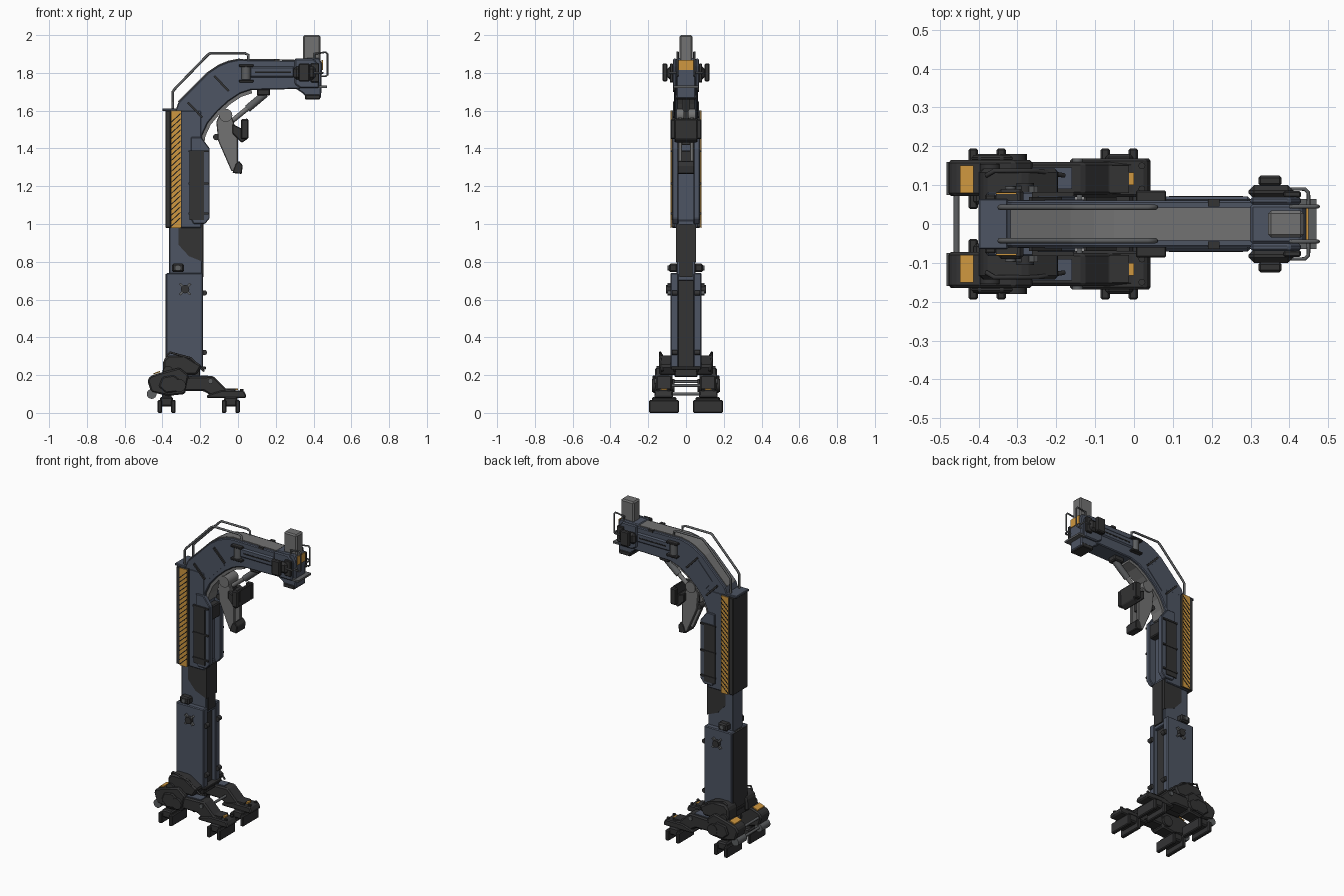
import bpy, bmesh, math
from mathutils import Vector

def material(name, c):
    m = bpy.data.materials.new(name)
    m.diffuse_color = (*c, 1)
    return m

NAVY = material("navy paint", (0.075, 0.09, 0.125))
DARK = material("dark metal", (0.033, 0.033, 0.034))
BLACK = material("black gap", (0.012, 0.012, 0.012))
GREY = material("light grey", (0.17, 0.17, 0.17))
STEEL = material("steel", (0.11, 0.115, 0.12))
ORANGE = material("orange", (0.62, 0.31, 0.05))

def finish(name, bm, mat, bevel=0.0, mirror=False, smooth=False):
    bmesh.ops.recalc_face_normals(bm, faces=bm.faces)
    me = bpy.data.meshes.new(name)
    bm.to_mesh(me)
    bm.free()
    me.materials.append(mat)
    if smooth:
        for p in me.polygons:
            p.use_smooth = len(p.vertices) == 4
    ob = bpy.data.objects.new(name, me)
    bpy.context.collection.objects.link(ob)
    if bevel:
        b = ob.modifiers.new("bevel", 'BEVEL')
        b.width, b.segments, b.limit_method = bevel, 1, 'ANGLE'
    if mirror:
        ob.modifiers.new("mirror", 'MIRROR').use_axis = (False, True, False)
    return ob

def prism(name, pts, y0, y1, mat, bevel=0.0, mirror=False):
    """Side profile (x, z) extruded along y."""
    bm = bmesh.new()
    a = [bm.verts.new((x, y0, z)) for x, z in pts]
    b = [bm.verts.new((x, y1, z)) for x, z in pts]
    bm.faces.new(a)
    bm.faces.new(b[::-1])
    for i in range(len(pts)):
        j = (i + 1) % len(pts)
        bm.faces.new((a[i], b[i], b[j], a[j]))
    return finish(name, bm, mat, bevel, mirror)

def box(name, x0, x1, y0, y1, z0, z1, mat, bevel=0.0, mirror=False):
    return prism(name, [(x0, z0), (x1, z0), (x1, z1), (x0, z1)], y0, y1, mat, bevel, mirror)

def band(name, path, thick, y0, y1, mat, mirror=False):
    """Plate of even thickness that follows an (x, z) path."""
    off = []
    for i, p in enumerate(path):
        a, b = path[max(i - 1, 0)], path[min(i + 1, len(path) - 1)]
        d = Vector((b[0] - a[0], b[1] - a[1])).normalized()
        off.append((p[0] - d.y * thick, p[1] + d.x * thick))
    return prism(name, path + off[::-1], y0, y1, mat, 0, mirror)

def rod(name, p, q, r, mat, mirror=False, sides=16, r2=None):
    p, q = Vector(p), Vector(q)
    d = q - p
    bm = bmesh.new()
    bmesh.ops.create_cone(bm, cap_ends=True, segments=sides, radius1=r,
                          radius2=r if r2 is None else r2, depth=d.length)
    bm.transform(d.to_track_quat('Z', 'Y').to_matrix().to_4x4())
    bmesh.ops.translate(bm, verts=bm.verts, vec=(p + q) / 2)
    return finish(name, bm, mat, 0, mirror, sides > 8)

def pipe(name, pts, r, mat, mirror=False):
    cu = bpy.data.curves.new(name, 'CURVE')
    cu.dimensions, cu.bevel_depth, cu.bevel_resolution, cu.use_fill_caps = '3D', r, 2, True
    s = cu.splines.new('POLY')
    s.points.add(len(pts) - 1)
    for sp, p in zip(s.points, pts):
        sp.co = (*p, 1)
    cu.materials.append(mat)
    ob = bpy.data.objects.new(name, cu)
    bpy.context.collection.objects.link(ob)
    if mirror:
        ob.modifiers.new("mirror", 'MIRROR').use_axis = (False, True, False)

# ---- lower mast: open channel with dark core
box("lower_mast_side", -0.38, -0.185, 0.04, 0.083, 0.24, 0.74, NAVY, 0.005, True)
box("lower_mast_core", -0.37, -0.21, -0.045, 0.045, 0.24, 0.735, DARK)
box("lower_mast_back", -0.384, -0.372, -0.07, 0.07, 0.25, 0.735, DARK)
box("lower_mast_collar", -0.385, -0.17, -0.08, 0.08, 0.23, 0.245, DARK, 0.003)
for z in (0.32, 0.635):
    rod("channel_roller", (-0.178, 0.045, z), (-0.178, 0.075, z), 0.014, DARK, True)
rod("lock_pin", (-0.28, 0.08, 0.655), (-0.28, 0.105, 0.655), 0.022, DARK, True)
for s in (-1, 1):
    prism("lock_pin_arm", [(-0.313, 0.655 - s * 0.026), (-0.303, 0.655 - s * 0.033),
          (-0.247, 0.655 + s * 0.026), (-0.257, 0.655 + s * 0.033)], 0.083, 0.098, STEEL, 0, True)

# ---- middle mast
box("middle_mast", -0.365, -0.19, -0.05, 0.05, 0.70, 1.02, NAVY, 0.004)
prism("middle_mast_panel", [(-0.315, 1.0), (-0.315, 0.89), (-0.26, 0.83), (-0.185, 0.80), (-0.185, 1.0)],
      -0.054, 0.054, DARK)
box("middle_mast_front", -0.195, -0.182, -0.035, 0.035, 0.72, 1.0, DARK)
box("mast_clamp", -0.35, -0.285, 0.045, 0.09, 0.745, 0.79, DARK, 0.008, True)
rod("mast_clamp_bolt", (-0.318, 0.085, 0.767), (-0.318, 0.097, 0.767), 0.014, STEEL, True)

# ---- upper mast with striped side plates
box("upper_mast", -0.36, -0.195, -0.062, 0.062, 0.98, 1.6, NAVY, 0.004)
box("upper_mast_back", -0.384, -0.355, -0.076, 0.076, 0.98, 1.6, DARK, 0.004)
box("mast_cap", -0.40, -0.325, -0.065, 0.065, 1.597, 1.612, NAVY, 0.003)
box("warning_plate_mount", -0.355, -0.30, 0.06, 0.077, 0.985, 1.6, DARK, 0, True)
box("warning_plate", -0.355, -0.302, 0.077, 0.081, 0.98, 1.6, ORANGE, 0, True)
for i in range(20):
    z = 0.985 + i * 0.029
    prism("warning_stripe", [(-0.353, z), (-0.304, z + 0.045), (-0.304, z + 0.052), (-0.353, z + 0.007)],
          0.081, 0.0825, BLACK, 0, True)
prism("sleeve_cover", [(-0.25, 1.03), (-0.235, 1.0), (-0.175, 1.0), (-0.15, 1.03), (-0.15, 1.40),
      (-0.195, 1.46), (-0.25, 1.46)], 0.04, 0.072, NAVY, 0.004, True)
prism("sleeve_side_panel", [(-0.258, 1.02), (-0.18, 1.02), (-0.18, 1.38), (-0.258, 1.38)],
      0.07, 0.078, DARK, 0, True)
for z in (1.05, 1.21, 1.38):
    box("sleeve_bracket", -0.262, -0.155, 0.07, 0.082, z, z + 0.01, DARK, 0, True)
box("sleeve_front_bridge", -0.2, -0.155, -0.06, 0.06, 1.30, 1.39, DARK, 0.006)

# ---- bent arm with grey top strip and inner lining
outer = [(-0.335, 1.59), (-0.315, 1.645), (-0.16, 1.80), (-0.10, 1.84), (-0.05, 1.86), (0.0, 1.87), (0.33, 1.865)]
inner = [(0.33, 1.715), (0.07, 1.71), (0.01, 1.69), (-0.05, 1.65), (-0.11, 1.595),
         (-0.16, 1.535), (-0.19, 1.47), (-0.197, 1.42)]
prism("bent_arm", outer + inner, -0.06, 0.06, NAVY, 0.005)
band("arm_top_strip", outer[1:-1] + [(0.30, 1.866)], 0.005, -0.043, 0.043, GREY)
band("arm_inner_lining", inner[1:], 0.018, -0.045, 0.045, GREY)
prism("arm_gusset", [(-0.23, 1.66), (-0.13, 1.77), (-0.05, 1.69), (-0.16, 1.575)], 0.058, 0.063, NAVY, 0, True)
for x, z in ((-0.27, 1.64), (-0.13, 1.78)):
    prism("arm_rib", [(x, z), (x + 0.008, z + 0.008), (x + 0.085, z - 0.072), (x + 0.077, z - 0.08)],
          0.058, 0.07, DARK, 0, True)
box("arm_side_rail", 0.06, 0.30, 0.055, 0.071, 1.775, 1.835, NAVY, 0.008, True)
box("arm_side_groove", 0.09, 0.28, 0.068, 0.0725, 1.80, 1.808, BLACK, 0, True)
rod("arm_roller", (0.043, 0.06, 1.765), (0.043, 0.06, 1.835), 0.024, STEEL, True)
for z in (1.75, 1.832):
    box("arm_roller_bracket", 0.005, 0.083, 0.055, 0.086, z, z + 0.013, DARK, 0.003, True)
box("arm_top_clip", 0.19, 0.22, 0.045, 0.065, 1.86, 1.874, DARK, 0, True)
pipe("arm_handrail", [(-0.345, 0.043, 1.60), (-0.345, 0.043, 1.70), (-0.335, 0.043, 1.715), (-0.16, 0.043, 1.895),
     (-0.145, 0.043, 1.905), (0.035, 0.043, 1.905), (0.055, 0.043, 1.895), (0.055, 0.043, 1.865)], 0.007, STEEL, True)

# ---- head with post, knobs and handles
prism("head_block", [(0.30, 1.72), (0.345, 1.69), (0.365, 1.665), (0.44, 1.665), (0.445, 1.85), (0.43, 1.88), (0.30, 1.875)],
      -0.05, 0.05, NAVY, 0.006)
prism("head_side_plate", [(0.30, 1.74), (0.33, 1.72), (0.43, 1.72), (0.43, 1.84), (0.40, 1.875), (0.30, 1.875)],
      0.05, 0.07, NAVY, 0.006, True)
box("head_foot", 0.355, 0.435, -0.055, 0.055, 1.66, 1.685, DARK, 0.004)
box("head_post", 0.345, 0.437, -0.035, 0.035, 1.84, 2.0, GREY, 0.008)
box("head_knob_base", 0.295, 0.41, 0.065, 0.10, 1.765, 1.835, DARK, 0.014, True)
box("head_knob", 0.32, 0.38, 0.098, 0.125, 1.755, 1.85, DARK, 0.006, True)
box("head_knob_plate", 0.385, 0.43, 0.068, 0.085, 1.75, 1.85, DARK, 0.004, True)
box("head_warning_plate", 0.443, 0.449, -0.04, 0.04, 1.815, 1.868, ORANGE)
box("head_front_shelf", 0.42, 0.47, -0.065, 0.065, 1.72, 1.732, STEEL)
pipe("head_grab_bar", [(0.40, 0.045, 1.90), (0.465, 0.045, 1.91), (0.474, 0.045, 1.90), (0.474, 0.045, 1.79),
     (0.465, 0.045, 1.782), (0.42, 0.045, 1.782)], 0.005, STEEL, True)
pipe("head_guard_loop", [(0.40, 0.07, 1.80), (0.40, 0.09, 1.80), (0.44, 0.09, 1.80), (0.449, 0.08, 1.80),
     (0.449, 0.045, 1.80)], 0.005, STEEL, True)
pipe("head_rail_post", [(0.405, 0.045, 1.87), (0.405, 0.045, 1.903)], 0.005, STEEL, True)

# ---- hanging claw and its hydraulic cylinder
box("cylinder_mount", 0.10, 0.17, -0.03, 0.03, 1.68, 1.715, DARK, 0.006)
rod("cylinder_body", (0.145, 0, 1.69), (0.05, 0, 1.61), 0.02, STEEL)
rod("cylinder_piston", (0.06, 0, 1.62), (-0.05, 0, 1.53), 0.013, GREY)
rod("claw_pivot", (-0.065, -0.05, 1.575), (-0.065, 0.05, 1.575), 0.035, GREY)
prism("claw_plate", [(-0.09, 1.60), (-0.045, 1.60), (-0.02, 1.53), (0.0, 1.45), (0.0, 1.28), (-0.035, 1.28),
      (-0.105, 1.44), (-0.115, 1.54)], 0.02, 0.042, GREY, 0.004, True)
box("claw_web", -0.085, -0.02, -0.025, 0.025, 1.42, 1.54, DARK)
rod("claw_knuckle", (-0.115, -0.035, 1.46), (-0.115, 0.035, 1.46), 0.017, DARK)
prism("claw_pad", [(-0.03, 1.53), (0.03, 1.50), (0.04, 1.56), (0.055, 1.555), (0.05, 1.45), (0.02, 1.43),
      (-0.03, 1.48)], -0.06, 0.06, DARK, 0.004)
box("claw_pad_wing", 0.015, 0.055, 0.055, 0.083, 1.45, 1.555, DARK, 0.006, True)
prism("claw_tip", [(-0.03, 1.27), (0.02, 1.265), (0.025, 1.31), (0.005, 1.335), (-0.012, 1.32)],
      -0.045, 0.045, DARK, 0.004)

# ---- base carriage
prism("carriage_block", [(-0.40, 0.20), (-0.395, 0.28), (-0.37, 0.305), (-0.28, 0.305), (-0.19, 0.25), (-0.22, 0.20)],
      0.045, 0.143, DARK, 0.01, True)
box("carriage_bridge", -0.38, -0.20, -0.06, 0.06, 0.19, 0.235, DARK, 0.004)
prism("rear_body", [(-0.48, 0.17), (-0.465, 0.195), (-0.42, 0.21), (-0.31, 0.24), (-0.26, 0.20), (-0.28, 0.10),
      (-0.37, 0.09), (-0.46, 0.11)], 0.072, 0.165, DARK, 0.008, True)
prism("rear_side_cover", [(-0.42, 0.14), (-0.40, 0.19), (-0.34, 0.20), (-0.29, 0.16), (-0.30, 0.115), (-0.38, 0.105)],
      0.16, 0.177, DARK, 0.006, True)
rod("hip_hub", (-0.31, 0.06, 0.145), (-0.31, 0.18, 0.145), 0.034, DARK, True)
rod("rear_wheel", (-0.457, 0.075, 0.10), (-0.457, 0.16, 0.10), 0.026, STEEL, True)
rod("upper_hub", (-0.37, 0.13, 0.222), (-0.37, 0.155, 0.222), 0.026, DARK, True)
prism("rear_warning_plate", [(-0.448, 0.203), (-0.413, 0.215), (-0.413, 0.222), (-0.448, 0.21)], 0.08, 0.15, ORANGE, 0, True)
for x, z in ((-0.457, 0.10), (-0.457, 0.165), (-0.14, 0.145)):
    rod("cross_bar", (x, -0.09, z), (x, 0.09, z), 0.008, STEEL)
for y in (0.06, 0.125):
    pipe("carriage_hose", [(-0.38, y, 0.30), (-0.36, y + 0.012, 0.32), (-0.25, y + 0.012, 0.29), (-0.18, y, 0.22)],
         0.006, DARK, True)

# ---- forward legs
prism("front_leg", [(-0.30, 0.19), (-0.13, 0.195), (-0.06, 0.125), (0.02, 0.115), (0.02, 0.09), (-0.14, 0.09),
      (-0.18, 0.115), (-0.30, 0.115)], 0.075, 0.16, DARK, 0.008, True)
prism("front_leg_top", [(-0.30, 0.189), (-0.16, 0.194), (-0.16, 0.199), (-0.30, 0.195)], 0.09, 0.145, NAVY, 0, True)
rod("leg_pin", (-0.145, 0.155, 0.168), (-0.145, 0.168, 0.168), 0.014, STEEL, True)
prism("front_shoe", [(-0.165, 0.078), (0.04, 0.078), (0.045, 0.09), (0.03, 0.118), (-0.09, 0.118), (-0.165, 0.095)],
      0.07, 0.168, DARK, 0.006, True)
box("front_warning_plate", -0.07, 0.0, 0.10, 0.132, 0.12, 0.129, ORANGE, 0, True)
for y in (0.09, 0.15):
    rod("shoe_bolt", (0.02, y, 0.115), (0.02, y, 0.127), 0.009, DARK, True, 8)

# ---- feet, each with two cleats
for x in (-0.378, -0.038):
    box("foot_core", x - 0.035, x + 0.035, 0.05, 0.18, 0.035, 0.085, DARK, 0.008, True)
    for dx in (-0.036, 0.036):
        prof = [(x + dx - 0.012, 0.0), (x + dx + 0.012, 0.0), (x + dx + 0.012, 0.068), (x + dx - 0.012, 0.068)]
        prism("foot_cleat", prof, 0.038, 0.195, DARK, 0.005, True)
    box("foot_neck", x - 0.025, x + 0.025, 0.08, 0.15, 0.06, 0.13, DARK, 0, True)
